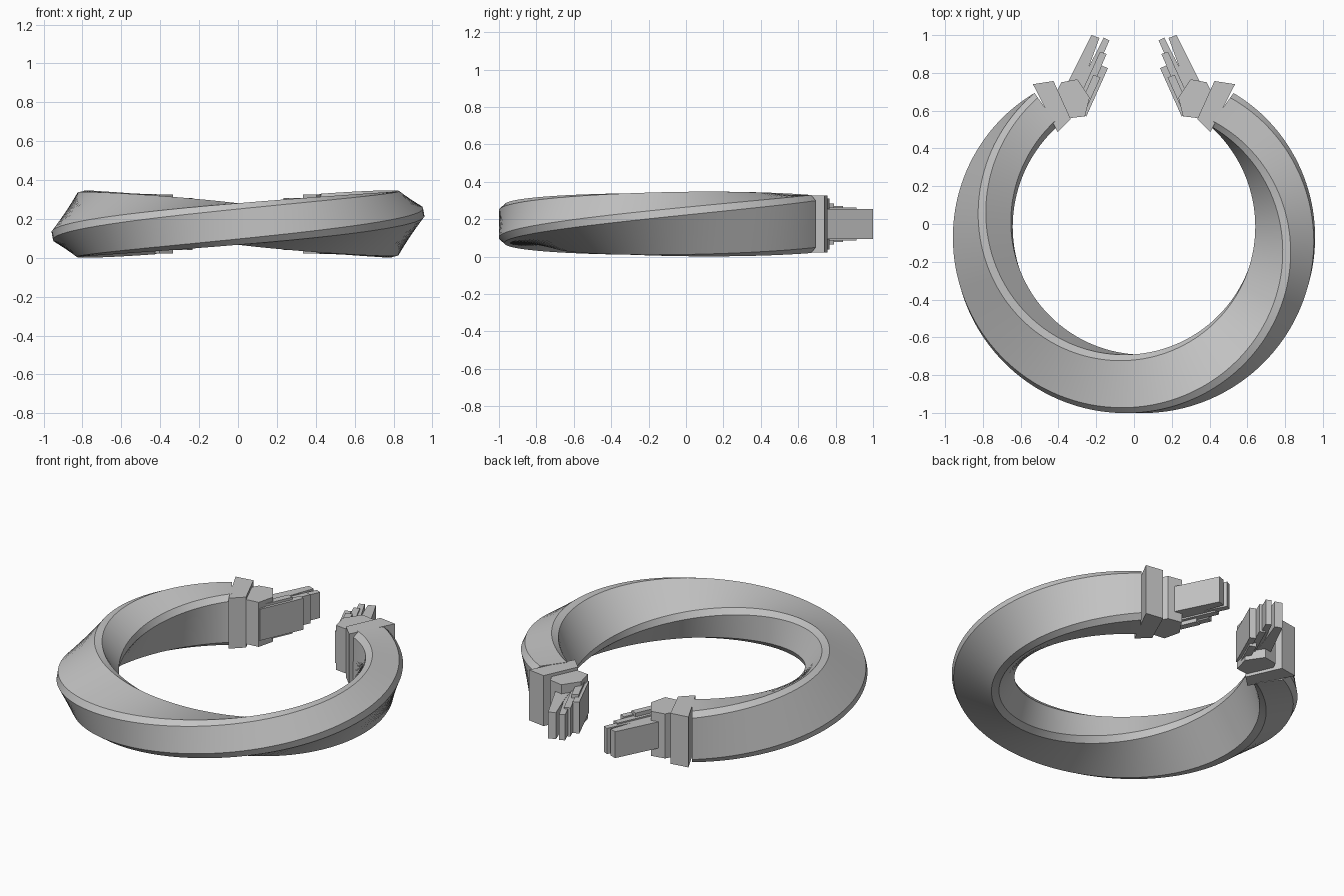
import bpy, bmesh
from math import sin, cos, pi, radians

cube = bpy.data.objects.get("Cube")
if cube:
    bpy.data.objects.remove(cube, do_unlink=True)

MID_Z = 0.174

metal = bpy.data.materials.new("grey metal")
metal.use_nodes = True
GREY = (0.55, 0.55, 0.55, 1)
metal.diffuse_color = GREY
metal.node_tree.nodes["Principled BSDF"].inputs["Base Color"].default_value = GREY


def finish(bm, name):
    bmesh.ops.recalc_face_normals(bm, faces=bm.faces)
    mesh = bpy.data.meshes.new(name)
    bm.to_mesh(mesh)
    bm.free()
    mesh.materials.append(metal)
    obj = bpy.data.objects.new(name, mesh)
    bpy.context.collection.objects.link(obj)
    return obj


def twisted_band(name, radius, centre_y, half_u, half_v, chamfer, sweep, steps):
    """Sweep a chamfered rectangle round an open circle, turning it half a turn."""
    iu, iv = half_u - chamfer, half_v - chamfer
    profile = [(half_u, -iv), (half_u, iv), (iu, half_v), (-iu, half_v),
               (-half_u, iv), (-half_u, -iv), (-iu, -half_v), (iu, -half_v)]
    bm = bmesh.new()
    rings = []
    for i in range(steps + 1):
        t = 2 * i / steps - 1
        around, twist = -pi / 2 + t * sweep, t * pi / 2
        ring = []
        for u, v in profile:
            r = radius + u * cos(twist) - v * sin(twist)
            z = MID_Z + u * sin(twist) + v * cos(twist)
            ring.append(bm.verts.new((r * cos(around), centre_y + r * sin(around), z)))
        rings.append(ring)
    n = len(profile)
    for a, b in zip(rings, rings[1:]):
        for k in range(n):
            bm.faces.new((a[k], a[(k + 1) % n], b[(k + 1) % n], b[k]))
    bm.faces.new(rings[0])
    bm.faces.new(rings[-1])
    return finish(bm, name)


def slab(name, outline, half_height, side):
    """Upright prism from a plan outline, on the left (+1) or right (-1)."""
    bm = bmesh.new()
    base = bm.faces.new([bm.verts.new((side * x, y, MID_Z - half_height))
                         for x, y in outline])
    top = bmesh.ops.extrude_face_region(bm, geom=[base])["geom"]
    bmesh.ops.translate(bm, vec=(0, 0, 2 * half_height),
                        verts=[g for g in top if isinstance(g, bmesh.types.BMVert)])
    return finish(bm, name)


# Twisted ring
band = twisted_band("twisted_band", 0.8, -0.045, 0.155, 0.107, 0.03,
                    radians(144.5), 128)
bpy.context.view_layer.objects.active = band
band.select_set(True)
bpy.ops.object.shade_smooth_by_angle(angle=radians(30))
band.select_set(False)

# Clasp parts: plan outline and half height
CLASP = {
    "collar": ([(.535, .74), (.426, .757), (.335, .555), (.405, .487)], .153),
    "clasp_block": ([(.41, .70), (.385, .75), (.30, .766), (.235, .67),
                     (.26, .57), (.345, .56)], .135),
    "outer_prong": ([(.355, .74), (.225, 1.0), (.183, .985), (.24, .83),
                     (.28, .70)], .08),
    "long_inner_prong": ([(.16, .987), (.13, .972), (.25, .70), (.285, .72),
                          (.24, .83)], .078),
    "middle_prong": ([(.18, .912), (.145, .9), (.25, .66), (.285, .68)], .087),
    "short_prong": ([(.172, .84), (.138, .825), (.252, .57), (.285, .585)], .095),
    "prong_root": ([(.215, .79), (.178, .775), (.268, .575), (.3, .6)], .11),
}
for word, side in (("left", 1), ("right", -1)):
    for part, (outline, half_height) in CLASP.items():
        slab(f"{word}_{part}", outline, half_height, side)
